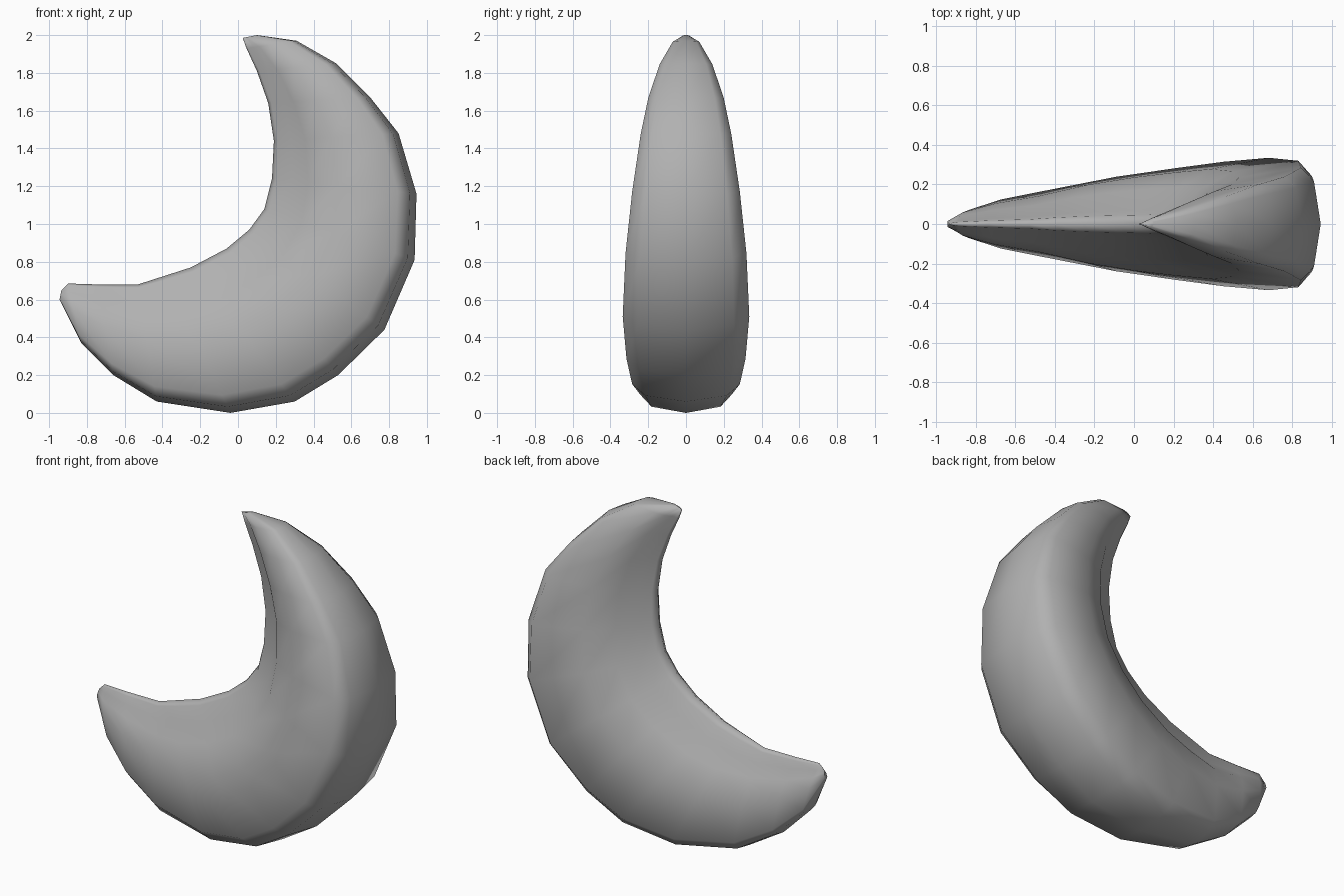
import bpy, bmesh
from mathutils import Vector

# Stations along the crescent: outer x, outer z, inner x, inner z, half width
stations = [
    (0.10, 2.00, 0.025, 1.985, 0.015), (0.31, 1.97, 0.045, 1.93, 0.07),
    (0.52, 1.85, 0.10, 1.81, 0.14), (0.70, 1.67, 0.16, 1.64, 0.20),
    (0.85, 1.48, 0.19, 1.44, 0.24), (0.945, 1.16, 0.18, 1.24, 0.285),
    (0.935, 0.81, 0.14, 1.08, 0.32), (0.775, 0.44, 0.06, 0.97, 0.335),
    (0.53, 0.20, -0.06, 0.87, 0.315), (0.30, 0.06, -0.25, 0.77, 0.285),
    (-0.04, 0.0, -0.39, 0.725, 0.24), (-0.43, 0.06, -0.53, 0.68, 0.17),
    (-0.66, 0.20, -0.74, 0.68, 0.125), (-0.83, 0.37, -0.90, 0.685, 0.07),
    (-0.945, 0.60, -0.935, 0.65, 0.015),
]
# Half cross-section: thin inner ridge, full flank, blunt outer edge
half = [(0, 0), (0.03, 0.14), (0.14, 0.22), (0.25, 0.56),
        (0.46, 0.83), (0.87, 1.0), (0.955, 0.76), (1, 0)]
section = half + [(s, -w) for s, w in half[-2:0:-1]]

# Crescent body: loft the section through the stations and close both tips
bm = bmesh.new()
rings = []
for ox, oz, ix, iz, width in stations:
    inner, outer = Vector((ix, 0, iz)), Vector((ox, 0, oz))
    rings.append([bm.verts.new(inner.lerp(outer, s) + Vector((0, w * width, 0)))
                  for s, w in section])
n = len(section)
for a, b in zip(rings, rings[1:]):
    for i in range(n):
        j = (i + 1) % n
        bm.faces.new((a[i], a[j], b[j], b[i]))
bm.faces.new(rings[0])
bm.faces.new(rings[-1])
bmesh.ops.recalc_face_normals(bm, faces=bm.faces)
mesh = bpy.data.meshes.new("crescent")
bm.to_mesh(mesh)
bm.free()
for p in mesh.polygons:
    p.use_smooth = True

# Darker grey surface
grey = bpy.data.materials.new("grey")
grey.diffuse_color = (0.44, 0.44, 0.44, 1)
mesh.materials.append(grey)
crescent = bpy.data.objects.new("crescent", mesh)
bpy.context.collection.objects.link(crescent)
